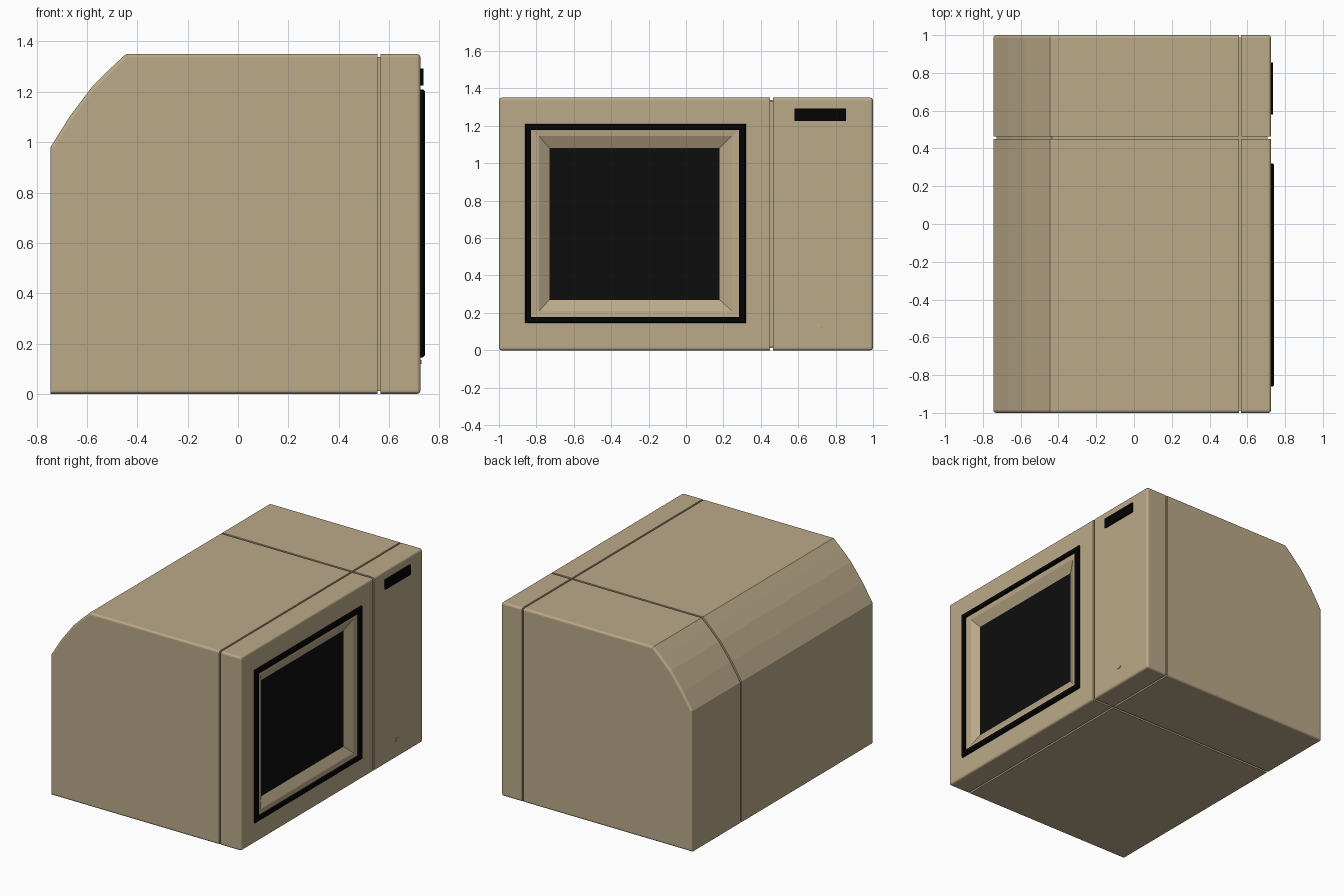
import bpy, bmesh
from mathutils import Vector

if "Cube" in bpy.data.objects:
    bpy.data.objects.remove(bpy.data.objects["Cube"])


def material(name, colour):
    m = bpy.data.materials.new(name)
    m.use_nodes = True
    m.diffuse_color = (*colour, 1)
    m.node_tree.nodes["Principled BSDF"].inputs["Base Color"].default_value = (*colour, 1)
    return m


BEIGE = material("warm beige plastic", (0.50, 0.40, 0.25))
GLASS = material("dark screen glass", (0.004, 0.004, 0.004))
BLACK = material("black trim", (0.001, 0.001, 0.001))

FRONT, BACK, TOP = 0.725, -0.745, 1.35
SEAM_X, SEAM_Y, GAP = 0.561, 0.457, 0.006
PROFILE = [(FRONT, 0), (FRONT, TOP), (-0.445, TOP), (-0.51, 1.29),
           (-0.58, 1.22), (-0.67, 1.10), (BACK, 0.98), (BACK, 0)]


def finish(bm, name, *mats):
    bmesh.ops.recalc_face_normals(bm, faces=bm.faces)
    mesh = bpy.data.meshes.new(name)
    bm.to_mesh(mesh)
    bm.free()
    for m in mats:
        mesh.materials.append(m)
    ob = bpy.data.objects.new(name, mesh)
    bpy.context.collection.objects.link(ob)
    return ob


def prism(y0, y1, inset=0.0):
    """Side profile extruded along y, shrunk about its middle by inset."""
    bm = bmesh.new()
    cx, cz = (FRONT + BACK) / 2, TOP / 2
    sx, sz = 1 - inset / (FRONT - cx), 1 - inset / cz
    face = bm.faces.new([bm.verts.new((cx + (x - cx) * sx, y0, cz + (z - cz) * sz))
                         for x, z in PROFILE])
    ext = bmesh.ops.extrude_face_region(bm, geom=[face])["geom"]
    bmesh.ops.translate(bm, vec=(0, y1 - y0, 0),
                        verts=[v for v in ext if isinstance(v, bmesh.types.BMVert)])
    bmesh.ops.recalc_face_normals(bm, faces=bm.faces)
    return bm


def keep_side(bm, axis, at, sign):
    """Cut the solid at a plane, keep one side and cap it."""
    co, no = Vector(), Vector()
    co[axis], no[axis] = at, -sign
    bmesh.ops.bisect_plane(bm, geom=bm.verts[:] + bm.edges[:] + bm.faces[:],
                           plane_co=co, plane_no=no, clear_outer=True)
    bmesh.ops.holes_fill(bm, edges=[e for e in bm.edges if e.is_boundary])


def corners(y0, y1, z0, z1):
    return [(y0, z0), (y1, z0), (y1, z1), (y0, z1)]


def sink_screen(bm):
    """Step the front face inward into a sloping bezel and a flat screen."""
    face = max((f for f in bm.faces if f.normal.x > 0.99), key=lambda f: f.calc_area())
    steps = [(FRONT, -0.83, 0.285, 0.18, 1.18),
             (0.721, -0.785, 0.245, 0.21, 1.145),
             (0.688, -0.73, 0.18, 0.27, 1.08)]
    for x, *rect in steps:
        bmesh.ops.inset_individual(bm, faces=[face], thickness=0.02)
        for v in face.verts:
            y, z = min(corners(*rect), key=lambda c: (c[0] - v.co.y) ** 2 + (c[1] - v.co.z) ** 2)
            v.co = (x, y, z)
    face.material_index = 1


# Housing: one rounded solid divided into four panels
for sy, yname in ((-1, "main"), (1, "side")):
    for sx, xname in ((-1, "housing"), (1, "front_panel")):
        bm = prism(-1, 1)
        rim = [e for e in bm.edges
               if e.verts[0].co.y == e.verts[1].co.y or min(v.co.x for v in e.verts) > 0.7]
        bmesh.ops.bevel(bm, geom=rim, offset=0.014, segments=3, profile=0.5, affect='EDGES')
        keep_side(bm, 0, SEAM_X + sx * GAP, sx)
        keep_side(bm, 1, SEAM_Y + sy * GAP * 1.2, sy)
        bm.normal_update()
        if sy < 0 < sx:
            sink_screen(bm)
        finish(bm, f"{yname}_{xname}", BEIGE, GLASS)


def box(name, lo, hi, mat, bevel=0.0):
    bm = bmesh.new()
    bmesh.ops.create_cube(bm, size=1)
    for v in bm.verts:
        v.co = [h if c > 0 else l for c, l, h in zip(v.co, lo, hi)]
    if bevel:
        bmesh.ops.bevel(bm, geom=bm.edges[:], offset=bevel, segments=2, profile=0.5,
                        affect='EDGES')
    return finish(bm, name, mat)


# Recessed floors of the two seams
finish(prism(SEAM_Y - 0.02, SEAM_Y + 0.02, 0.018), "side_seam_floor", BEIGE)
box("front_seam_floor", (SEAM_X - 0.02, -0.988, 0.012),
    (SEAM_X + 0.02, 0.988, TOP - 0.012), BEIGE)

# Raised black frame around the screen
bm = bmesh.new()
outer, inner = (-0.86, 0.32, 0.145, 1.21), (-0.828, 0.284, 0.178, 1.178)
soft = (-0.853, 0.313, 0.152, 1.203)
loops = [[bm.verts.new((x, y, z)) for y, z in corners(*rect)]
         for x, rect in ((0.72, outer), (0.734, outer), (0.742, soft),
                         (0.742, inner), (0.72, inner))]
for a, b in zip(loops, loops[1:] + loops[:1]):
    for i in range(4):
        j = (i + 1) % 4
        bm.faces.new((a[i], a[j], b[j], b[i]))
finish(bm, "screen_frame", BLACK)

# Slot plate and small button on the side panel
box("slot_plate", (0.72, 0.58, 1.225), (0.736, 0.855, 1.292), BLACK)
box("small_button", (0.72, 0.70, 0.118), (0.729, 0.727, 0.135), BEIGE, 0.002)
